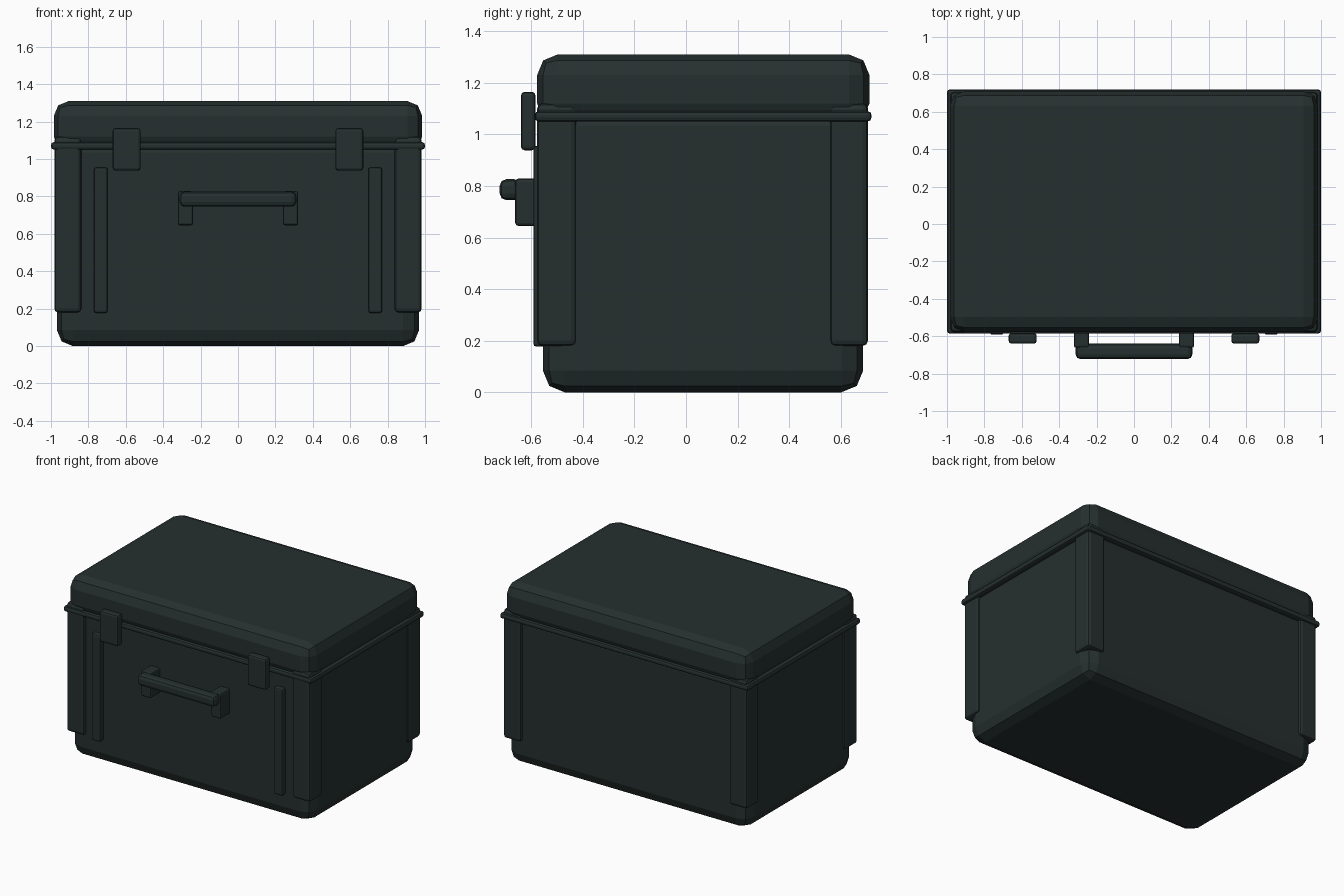
import bpy
import bmesh

if "Cube" in bpy.data.objects:
    bpy.data.objects.remove(bpy.data.objects["Cube"])

# single dark green-grey plastic
mat = bpy.data.materials.new("dark_green_grey")
mat.diffuse_color = (0.0190, 0.0290, 0.0285, 1.0)
mat.use_nodes = True
mat.node_tree.nodes["Principled BSDF"].inputs["Base Color"].default_value = mat.diffuse_color


def box(name, x, y, z, bevel, segments=2):
    """Bevelled box from (min, max) ranges on each axis."""
    bm = bmesh.new()
    bmesh.ops.create_cube(bm, size=1.0)
    for v in bm.verts:
        for i, (lo, hi) in enumerate((x, y, z)):
            v.co[i] = (lo + hi) / 2 + v.co[i] * (hi - lo)
    bmesh.ops.bevel(bm, geom=bm.edges[:], offset=bevel, segments=segments,
                    profile=0.5, affect='EDGES', clamp_overlap=True)
    bmesh.ops.recalc_face_normals(bm, faces=bm.faces[:])
    mesh = bpy.data.meshes.new(name)
    bm.to_mesh(mesh)
    bm.free()
    mesh.materials.append(mat)
    obj = bpy.data.objects.new(name, mesh)
    bpy.context.collection.objects.link(obj)
    return obj


def pair(name, x, y, z, bevel):
    """Same box on the left and right sides."""
    box(name + "_right", x, y, z, bevel)
    box(name + "_left", (-x[1], -x[0]), y, z, bevel)


# main shell, lid and the rim between them
box("body", (-0.968, 0.968), (-0.555, 0.687), (0.0, 1.12), 0.085)
box("lid", (-0.985, 0.985), (-0.577, 0.711), (1.04, 1.31), 0.08)
box("rim", (-1.0, 1.0), (-0.586, 0.719), (1.05, 1.09), 0.015)

# corner posts
pair("front_corner_post", (0.838, 0.982), (-0.577, -0.425), (0.18, 1.12), 0.02)
pair("back_corner_post", (0.838, 0.982), (0.558, 0.705), (0.18, 1.12), 0.02)

# front ribs and latches
pair("front_rib", (0.697, 0.77), (-0.592, -0.54), (0.177, 0.955), 0.012)
pair("latch", (0.52, 0.67), (-0.64, -0.583), (0.938, 1.165), 0.015)

# carry handle
pair("handle_mount", (0.24, 0.322), (-0.662, -0.54), (0.645, 0.828), 0.012)
box("handle_bar", (-0.312, 0.312), (-0.722, -0.64), (0.745, 0.826), 0.025)
